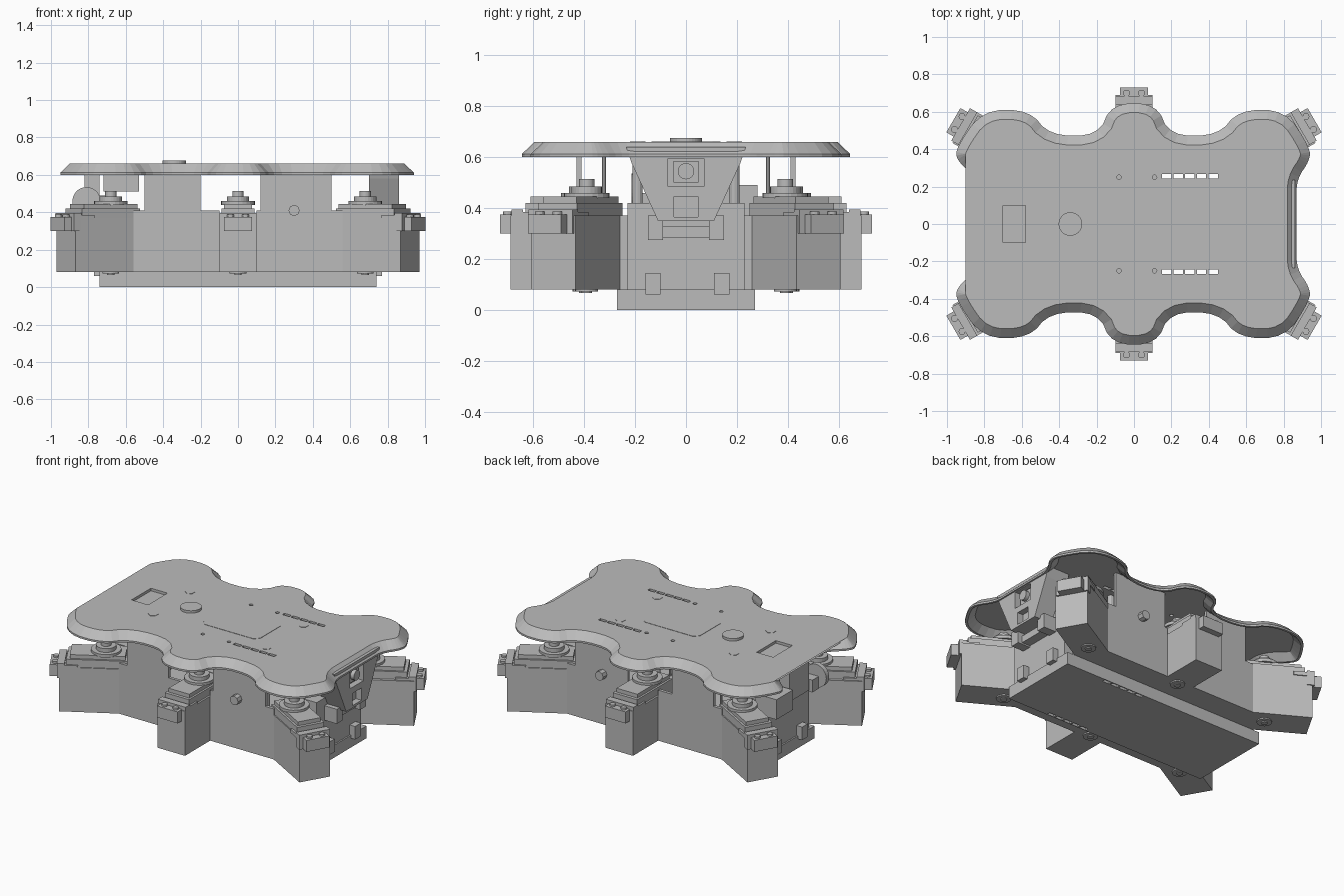
import bpy, bmesh
from math import radians, pi, cos, sin
from mathutils import Matrix, Vector

cube = bpy.data.objects.get("Cube")
if cube:
    bpy.data.objects.remove(cube, do_unlink=True)

grey = bpy.data.materials.new("plain grey")
grey.use_nodes = True
grey.diffuse_color = (0.5, 0.5, 0.5, 1)
grey.node_tree.nodes["Principled BSDF"].inputs["Base Color"].default_value = (0.5, 0.5, 0.5, 1)


def finish(name, bm, matrix=None):
    if matrix:
        bm.transform(matrix)
    bmesh.ops.recalc_face_normals(bm, faces=bm.faces)
    mesh = bpy.data.meshes.new(name)
    bm.to_mesh(mesh)
    bm.free()
    mesh.materials.append(grey)
    obj = bpy.data.objects.new(name, mesh)
    bpy.context.collection.objects.link(obj)
    return obj


def box(name, x, y, z, matrix=None):
    bm = bmesh.new()
    bmesh.ops.create_cube(bm, size=1)
    for v in bm.verts:
        v.co = [a + (b - a) * (c + 0.5) for (a, b), c in zip((x, y, z), v.co)]
    return finish(name, bm, matrix)


def disc(name, centre, radius, depth, axis="Z", sides=32, matrix=None):
    bm = bmesh.new()
    bmesh.ops.create_cone(bm, cap_ends=True, segments=sides, radius1=radius,
                          radius2=radius, depth=depth)
    turn = {"Z": Matrix(), "X": Matrix.Rotation(pi / 2, 4, "Y"),
            "Y": Matrix.Rotation(pi / 2, 4, "X")}[axis]
    bm.transform(Matrix.Translation(centre) @ turn)
    return finish(name, bm, matrix)


def inset(points, d):
    # move a counter-clockwise outline inwards with mitred corners
    out = []
    for i, p in enumerate(points):
        a = (p - points[i - 1]).normalized()
        b = (points[(i + 1) % len(points)] - p).normalized()
        na, nb = Vector((-a.y, a.x)), Vector((-b.y, b.x))
        out.append(p + (na + nb) * d / (1 + na.dot(nb)))
    return out


def layered(name, points, rings):
    # skin a stack of (inset, height) rings and cap both ends
    bm = bmesh.new()
    loops = [[bm.verts.new((p.x, p.y, z)) for p in inset(points, d)] for d, z in rings]
    n = len(points)
    for lo, hi in zip(loops, loops[1:]):
        for i in range(n):
            bm.faces.new((lo[i], lo[(i + 1) % n], hi[(i + 1) % n], hi[i]))
    bm.faces.new(loops[0])
    bm.faces.new(loops[-1])
    return finish(name, bm)


def round_off(points):
    out = []
    for i, p in enumerate(points):
        q = points[(i + 1) % len(points)]
        out += [p.lerp(q, 0.25), p.lerp(q, 0.75)]
    return out


def full_outline(right, left):
    # quarter outlines run from the end of the body to its middle
    r, l = [Vector(p) for p in right], [Vector((-x, y)) for x, y in left]
    top = r + l[::-1]
    return top + [Vector((p.x, -p.y)) for p in reversed(top)]


def cut(obj, cutters):
    for c in cutters:
        c.hide_render = True
        mod = obj.modifiers.new("cut", "BOOLEAN")
        mod.operation, mod.solver, mod.object = "DIFFERENCE", "EXACT", c
    graph = bpy.context.evaluated_depsgraph_get()
    mesh = bpy.data.meshes.new_from_object(obj.evaluated_get(graph))
    obj.modifiers.clear()
    obj.data = mesh


def discard(cutters):
    for c in cutters:
        bpy.data.objects.remove(c, do_unlink=True)


# Top plate: hollow shell with a sloping rim
def plate_quarter(side, end):
    return [(side, 0.12), (side, 0.24), (end, 0.34), (end, 0.41), (0.81, 0.61),
            (0.56, 0.61), (0.45, 0.472), (0.19, 0.472), (0.12, 0.645)]


outline = round_off(round_off(full_outline(plate_quarter(0.87, 0.94), plate_quarter(0.83, 0.95))))
plate = layered("top_plate", outline,
                [(0.05, 0.66), (0, 0.612), (0, 0.6), (0.015, 0.6), (0.06, 0.642)])

# Body tub with six arm housings, and the base below it
quarter = [(0.67, 0.26), (0.97, 0.433), (0.87, 0.607), (0.56, 0.43), (0.1, 0.43), (0.1, 0.69)]
tub = layered("body_tub", full_outline(quarter, quarter),
              [(0.02, 0.1), (0.02, 0.37), (0, 0.37), (0, 0.08)])
base = box("base", (-0.74, 0.74), (-0.27, 0.27), (0, 0.08))

# Vent slots, screw holes and the rear window
slots, openings = [], []
for s in (-1, 1):
    for i in range(5):
        x = 0.15 + i * 0.062
        slots.append(box("slot_cutter", (x, x + 0.05), (s * 0.255 - 0.011, s * 0.255 + 0.011), (-0.1, 0.8)))
    for x in (-0.08, 0.11):
        openings.append(disc("hole_cutter", (x, s * 0.25, 0.65), 0.012, 0.1, sides=12))
openings.append(box("window_cutter", (-0.7, -0.58), (-0.1, 0.1), (0.6, 0.7)))
cut(plate, slots + openings)
cut(tub, slots)
cut(base, slots)
discard(slots + openings)
box("display_module", (-0.72, -0.53), (-0.11, 0.11), (0.51, 0.643))

# Details on top of the plate
disc("top_button", (-0.34, 0, 0.663), 0.063, 0.026)
hatch = [Vector(p) for p in ((-0.175, -0.105), (-0.145, -0.135), (0.205, -0.135), (0.235, -0.105),
                             (0.235, 0.105), (0.205, 0.135), (-0.145, 0.135), (-0.175, 0.105))]
layered("hatch", hatch, [(0, 0.655), (0, 0.662)])

# Side walls rising to the plate, bolts and posts
for s in (-1, 1):
    near, far = sorted((s * 0.41, s * 0.43))
    for a, b, top in ((-0.56, -0.1, 0.41), (0.1, 0.56, 0.41), (-0.5, -0.2, 0.645), (0.12, 0.5, 0.645)):
        box("side_wall", (a, b), (near, far), (0.36, top))
    disc("side_bolt", (0.3, s * 0.445, 0.41), 0.03, 0.05, "Y", 8)
    for x in (-0.48, 0.34):
        disc("hex_nut", (x, s * 0.19, 0.655), 0.03, 0.014, sides=6)
        disc("standoff", (x, s * 0.19, 0.37), 0.02, 0.56, sides=12)
        disc("thin_post", (x, s * 0.322, 0.37), 0.008, 0.55, sides=8)


# Servo arms: deck, horn, end bracket, pivot screw
def arm(x, y, angle):
    m = Matrix.Translation((x, y, 0)) @ Matrix.Rotation(radians(angle), 4, "Z")
    box("servo_body", (-0.13, 0.23), (-0.088, 0.088), (0.3, 0.42), m)
    box("servo_lid", (-0.12, 0.21), (-0.075, 0.075), (0.42, 0.445), m)
    box("servo_lip", (0.16, 0.275), (-0.1, 0.1), (0.36, 0.385), m)
    for r, low, high in ((0.09, 0.44, 0.46), (0.06, 0.46, 0.485), (0.03, 0.485, 0.515)):
        disc("servo_horn", (0, 0, (low + high) / 2), r, high - low, sides=24, matrix=m)
    box("end_bracket", (0.24, 0.33), (-0.075, 0.075), (0.3, 0.375), m)
    box("end_bracket_back", (0.24, 0.285), (-0.1, 0.1), (0.3, 0.395), m)
    for s in (-1, 1):
        disc("bracket_screw", (0.3, s * 0.04, 0.38), 0.018, 0.014, sides=12, matrix=m)
    disc("pivot_washer", (0, 0, 0.077), 0.045, 0.01, sides=24, matrix=m)
    disc("pivot_screw", (0, 0, 0.074), 0.02, 0.016, sides=12, matrix=m)


for s in (-1, 1):
    arm(0, s * 0.4, s * 90)
    arm(0.68, s * 0.39, s * 30)
    arm(-0.68, s * 0.39, s * 150)

# End walls of the body
for s, name in ((1, "front_end_wall"), (-1, "rear_end_wall")):
    box(name, sorted((s * 0.64, s * 0.73)), (-0.23, 0.23), (0.06, 0.42))
    for y in (-0.13, 0.14):
        box("end_clip", sorted((s * 0.72, s * 0.77)), (y - 0.03, y + 0.03), (0.06, 0.145))

# Camera housing: tapered block with two openings
bm = bmesh.new()
profile = [(-0.235, 0.64), (-0.215, 0.58), (-0.11, 0.35), (0.11, 0.35), (0.215, 0.58), (0.235, 0.64)]
face = bm.faces.new([bm.verts.new((0.7, y, z)) for y, z in profile])
ext = bmesh.ops.extrude_face_region(bm, geom=[face])
bmesh.ops.translate(bm, vec=(0.16, 0, 0), verts=[v for v in ext["geom"] if isinstance(v, bmesh.types.BMVert)])
housing = finish("camera_housing", bm)
holes = [box("lens_cutter", (0.82, 0.9), (-0.07, 0.07), (0.485, 0.595)),
         box("sensor_cutter", (0.82, 0.9), (-0.047, 0.047), (0.365, 0.445))]
cut(housing, holes)
discard(holes)
box("camera", (0.8, 0.835), (-0.05, 0.05), (0.5, 0.585))
disc("lens", (0.845, 0, 0.545), 0.032, 0.03, "X", 24)
for y in (-0.12, 0.12):
    box("front_bracket", (0.7, 0.82), (y - 0.03, y + 0.03), (0.275, 0.37))
box("front_bracket_bar", (0.7, 0.79), (-0.1, 0.1), (0.285, 0.33))

# Rear fittings
box("rear_upright", (-0.82, -0.74), (-0.1, 0.1), (0.4, 0.645))
box("rear_socket", (-0.85, -0.7), (0.11, 0.28), (0.36, 0.49))
disc("rear_dial", (-0.81, -0.2, 0.46), 0.075, 0.03, "Y")
box("rear_dial_mount", (-0.83, -0.7), (-0.19, -0.12), (0.38, 0.46))
